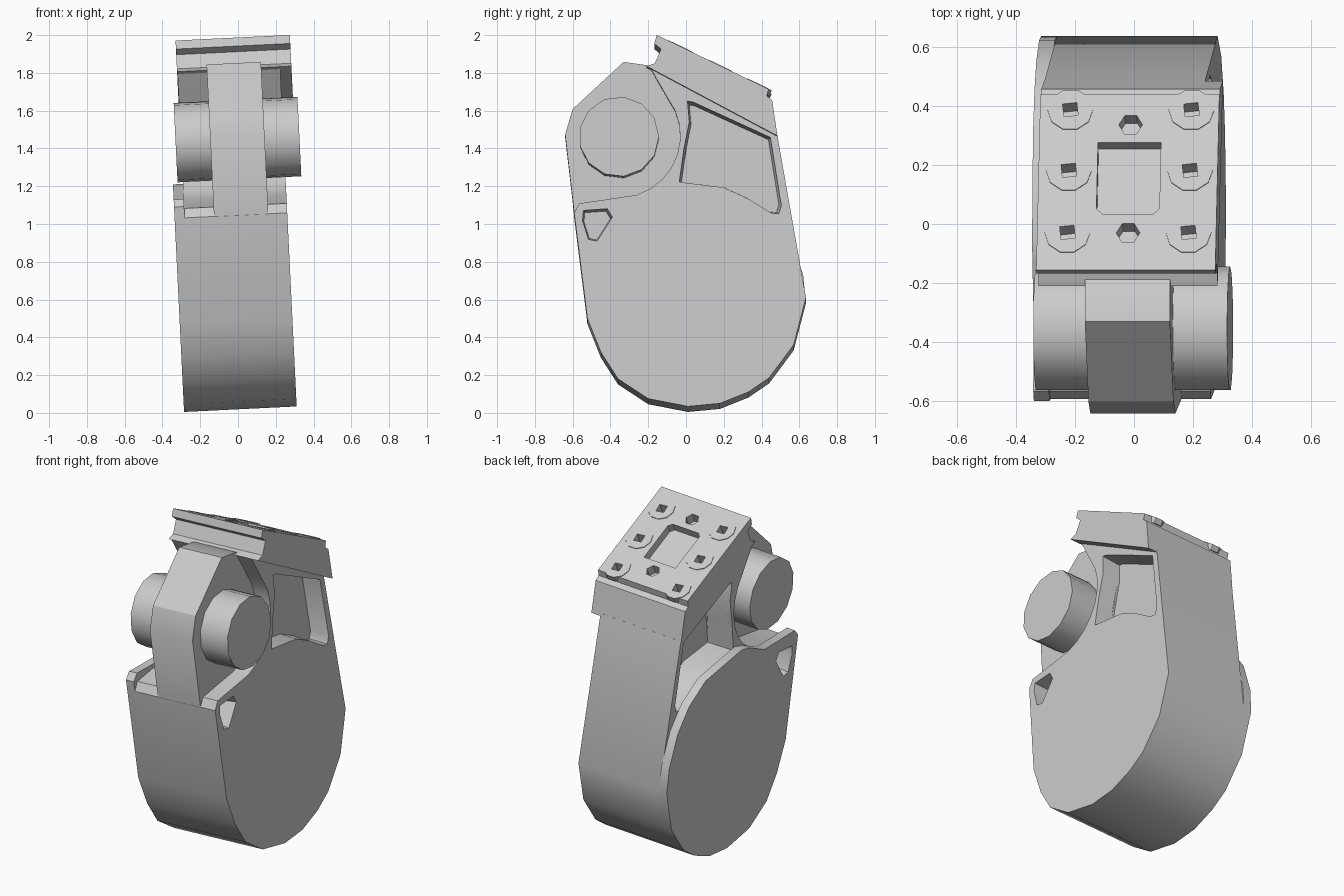
import bpy, bmesh, math
from mathutils import Matrix, Vector

old = bpy.data.objects.get("Cube")
if old:
    bpy.data.objects.remove(old, do_unlink=True)

grey = bpy.data.materials.new("light_grey")
grey.use_nodes = True
colour = (0.6, 0.6, 0.6, 1)
grey.diffuse_color = colour
grey.node_tree.nodes["Principled BSDF"].inputs["Base Color"].default_value = colour

LEAN = Matrix.Rotation(-math.radians(2.8), 4, 'Y')   # whole part leans sideways
DROP = 0.015
MID = 0.068                                          # centre plane of neck and deck
ALONG = Vector((0, 0.9, -0.436))                     # down the sloping deck
OUT = Vector((0, 0.436, 0.9))                        # away from the deck


def side(p, d):
    """Profile in y, z pushed sideways."""
    return Vector((d, p[0], p[1] - DROP))


def deck(p, d):
    """Outline on the sloping deck pushed along its normal."""
    return Vector((p[0], -0.155, 2.0 - DROP)) + ALONG * p[1] + OUT * d


def prism(name, pts, a, b, place=side, taper=1.0):
    """Extrude an outline from a to b; taper shrinks the b end."""
    c = Vector((sum(p[0] for p in pts), sum(p[1] for p in pts))) / len(pts)
    bm = bmesh.new()
    near = [bm.verts.new(LEAN @ place(p, a)) for p in pts]
    far = [bm.verts.new(LEAN @ place(c + (Vector(p) - c) * taper, b)) for p in pts]
    bm.faces.new(near)
    bm.faces.new(far[::-1])
    for i in range(len(pts)):
        j = (i + 1) % len(pts)
        bm.faces.new((near[i], far[i], far[j], near[j]))
    bmesh.ops.recalc_face_normals(bm, faces=bm.faces)
    mesh = bpy.data.meshes.new(name)
    bm.to_mesh(mesh)
    bm.free()
    ob = bpy.data.objects.new(name, mesh)
    bpy.context.collection.objects.link(ob)
    mesh.materials.append(grey)
    return ob


def ring(x, y, r, n, start=0.0, sweep=2 * math.pi):
    return [(x + r * math.cos(start + sweep * i / n),
             y + r * math.sin(start + sweep * i / n)) for i in range(n)]


def activate(ob):
    bpy.ops.object.select_all(action='DESELECT')
    ob.select_set(True)
    bpy.context.view_layer.objects.active = ob


def cut(ob, cutters):
    activate(ob)
    for c in cutters:
        m = ob.modifiers.new("cut", 'BOOLEAN')
        m.operation = 'DIFFERENCE'
        m.solver = 'EXACT'
        m.object = c
        bpy.ops.object.modifier_apply(modifier=m.name)


def discard(cutters):
    for c in cutters:
        bpy.data.objects.remove(c, do_unlink=True)


# Shared outline pieces
belly = [(-0.522, 0.5), (-0.45, 0.32), (-0.36, 0.18), (-0.2, 0.075), (0.01, 0.034),
         (0.18, 0.05), (0.33, 0.11), (0.44, 0.185), (0.57, 0.36), (0.635, 0.61)]
front_lip = [(-0.565, 1.11), (-0.592, 1.06)]
hinge_y, hinge_z = -0.36, 1.47
socket = ring(hinge_y, hinge_z, 0.33, 9, math.radians(38), math.radians(-125))

# Main body: round bottom, scooped around the hinge
body = prism("main_body", belly + [(0.482, 1.48), (-0.19, 1.83)] + socket + front_lip,
             -0.232, 0.312)

# Cover on the right side, with a rounder back
cover = prism("side_cover", belly + [(0.62, 0.76), (0.55, 0.95), (0.45, 1.08),
              (0.3, 1.18), (0.13, 1.21), (-0.05, 1.24), (-0.13, 1.22), (-0.27, 1.155),
              (-0.565, 1.16), (-0.598, 1.12)], -0.285, -0.2315)

# Recesses in both sides
pocket = [(0.0, 1.665), (0.03, 1.66), (0.455, 1.465), (0.515, 1.09), (0.5, 1.045),
          (0.46, 1.05), (0.33, 1.13), (0.2, 1.19), (-0.045, 1.22), (-0.02, 1.4), (0.01, 1.55)]
notch = [(-0.55, 1.08), (-0.41, 1.09), (-0.38, 1.04), (-0.47, 0.9), (-0.52, 0.91), (-0.555, 1.02)]
side_cuts = [prism("pocket_cutter", pocket, 0.4, 0.2, taper=0.92),
             prism("pocket_cutter", pocket, -0.26, -0.07, taper=0.92),
             prism("notch_cutter", notch, 0.4, 0.22, taper=0.8),
             prism("notch_cutter", notch, -0.4, -0.19, taper=0.8)]
cut(body, side_cuts)
cut(cover, side_cuts[3:])
discard(side_cuts)

# Narrow neck carrying the hinge pin
neck = prism("hinge_neck", [(-0.589, 1.04), (-0.64, 1.48), (-0.6, 1.615), (-0.33, 1.865),
             (-0.19, 1.845), (0.0, 1.7), (0.02, 1.5), (-0.04, 1.15), (-0.2, 1.04)],
             MID - 0.144, MID + 0.144)
pin = prism("hinge_pin", ring(-0.355, 1.46, 0.212, 13), MID - 0.328, MID + 0.328)

# Sloping deck with a lipped rail section
plate = prism("top_deck", [(-0.21, 1.835), (-0.165, 1.85), (-0.132, 1.925), (-0.168, 1.955),
              (-0.155, 2.0), (0.437, 1.713), (0.428, 1.675), (0.456, 1.655), (0.484, 1.465)],
              MID - 0.302, MID + 0.304)

# Bolts with square sockets, locating holes and the central window
bolts, sockets = [], []
for u in (-0.131, 0.279):
    for t in (0.139, 0.372, 0.6):
        bolts.append(prism("bolt_head", ring(u, t, 0.077, 10), -0.03, 0.004, deck))
        sockets.append(prism("socket_cutter", ring(u, t, 0.034, 4, 0.9), -0.06, 0.05, deck))
holes = [prism("hole_cutter", ring(0.074, t, 0.04, 6), -0.06, 0.05, deck) for t in (0.139, 0.545)]
window = prism("window_cutter", [(-0.015, 0.21), (0.158, 0.21), (0.178, 0.23), (0.178, 0.478),
               (-0.035, 0.478), (-0.035, 0.23)], -0.05, 0.05, deck)
cut(plate, sockets + holes + [window])
for bolt, hole in zip(bolts, sockets):
    cut(bolt, [hole])
discard(sockets + holes + [window])

# Soft rounds with sharp edges kept
for ob in [body, cover, neck, pin, plate] + bolts:
    activate(ob)
    bpy.ops.object.shade_smooth_by_angle(angle=math.radians(30))
